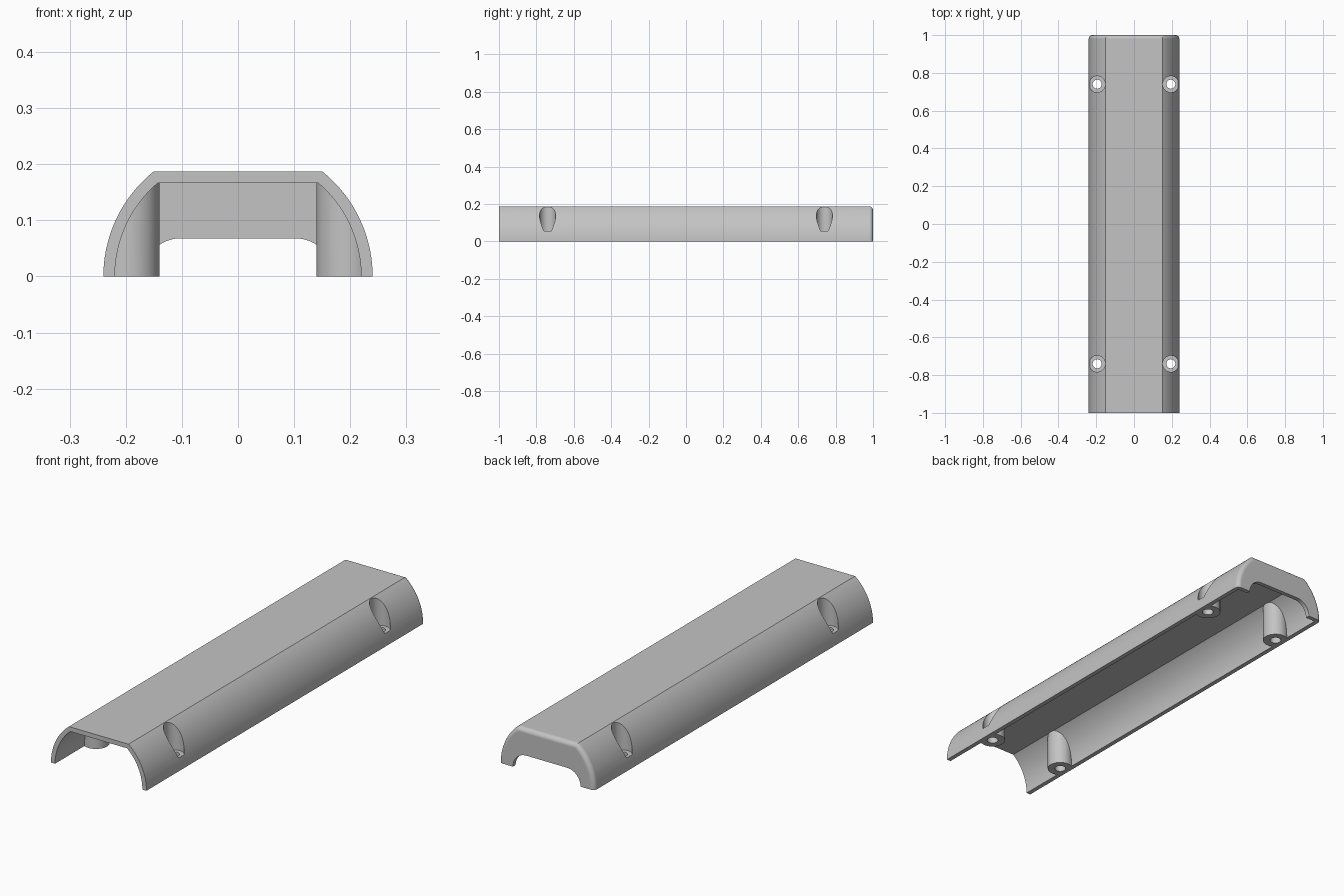
import bpy, bmesh, math

if "Cube" in bpy.data.objects:
    bpy.data.objects.remove(bpy.data.objects["Cube"], do_unlink=True)

R, H, WALL = 0.24, 0.1875, 0.0205      # outer arc radius, height, wall thickness
POST_X, POST_Y = 0.195, 0.74


def arch(r, h, drop=0.0, n=20):
    """Half-round section with a flat top, listed from right foot to left foot."""
    end = math.asin(h / r)
    side = [(r * math.cos(end * i / n), r * math.sin(end * i / n)) for i in range(n + 1)]
    if drop:
        side.insert(0, (r, -drop))
    return side + [(-x, z) for x, z in reversed(side)]


def loft(name, sections):
    """Skin (y, outline) sections along y and cap both ends."""
    bm = bmesh.new()
    rings = [[bm.verts.new((x, y, z)) for x, z in pts] for y, pts in sections]
    for a, b in zip(rings, rings[1:]):
        for i in range(len(a)):
            j = (i + 1) % len(a)
            bm.faces.new((a[i], a[j], b[j], b[i]))
    bm.faces.new(rings[0])
    bm.faces.new(rings[-1])
    return finish(name, bm)


def pegs(name, radius, z0, z1):
    """Four upright cylinders at the screw positions."""
    bm = bmesh.new()
    for sx in (-1, 1):
        for sy in (-1, 1):
            new = bmesh.ops.create_cone(bm, cap_ends=True, segments=48, radius1=radius,
                                        radius2=radius, depth=z1 - z0)["verts"]
            bmesh.ops.translate(bm, verts=new, vec=(sx * POST_X, sy * POST_Y, (z0 + z1) / 2))
    return finish(name, bm)


def finish(name, bm):
    bmesh.ops.recalc_face_normals(bm, faces=bm.faces)
    mesh = bpy.data.meshes.new(name)
    bm.to_mesh(mesh)
    bm.free()
    obj = bpy.data.objects.new(name, mesh)
    bpy.context.collection.objects.link(obj)
    return obj


def activate(obj):
    bpy.ops.object.select_all(action='DESELECT')
    obj.select_set(True)
    bpy.context.view_layer.objects.active = obj


def cut(obj, tool):
    activate(obj)
    mod = obj.modifiers.new("cut", 'BOOLEAN')
    mod.operation, mod.solver, mod.object = 'DIFFERENCE', 'EXACT', tool
    bpy.ops.object.modifier_apply(modifier=mod.name)
    bpy.data.objects.remove(tool, do_unlink=True)


# Solid cover with a rounded rear edge
fillet, steps = 0.02, 6
sections = [(-1, arch(R, H))]
for i in range(steps + 1):
    a = math.pi / 2 * i / steps
    inset = fillet * (1 - math.cos(a))
    sections.append((1 - fillet + fillet * math.sin(a), arch(R - inset, H - inset)))
cover = loft("cable_cover", sections)

# Hollow inside, leaving the four screw posts standing
inner = arch(R - WALL, H - WALL, drop=0.1)
cavity = loft("cavity_cutter", [(-1.1, inner), (0.98, inner)])
cut(cavity, pegs("post_shape", 0.055, -0.2, 0.3))
cut(cover, cavity)

# Rounded opening in the rear wall
r, flat = 0.068, 0.102
half = [(flat + r, -0.1)] + [(flat + r * math.cos(math.pi / 2 * i / 12),
                              r * math.sin(math.pi / 2 * i / 12)) for i in range(13)]
opening = half + [(-x, z) for x, z in reversed(half)]
cut(cover, loft("opening_cutter", [(0.9, opening), (1.1, opening)]))

# Screw head recesses and through holes
cut(cover, pegs("recess_cutter", 0.043, 0.055, 0.3))
cut(cover, pegs("hole_cutter", 0.024, -0.1, 0.12))

# Single grey colour
grey = bpy.data.materials.new("plain_grey")
grey.use_nodes = True
colour = (0.55, 0.55, 0.55, 1)
grey.diffuse_color = colour
grey.node_tree.nodes["Principled BSDF"].inputs["Base Color"].default_value = colour
cover.data.materials.clear()
cover.data.materials.append(grey)
for face in cover.data.polygons:
    face.material_index = 0

# Smooth curves, crisp edges
activate(cover)
bpy.ops.object.shade_smooth_by_angle(angle=math.radians(25))
weighted = cover.modifiers.new("weighted_normals", 'WEIGHTED_NORMAL')
weighted.keep_sharp = True
